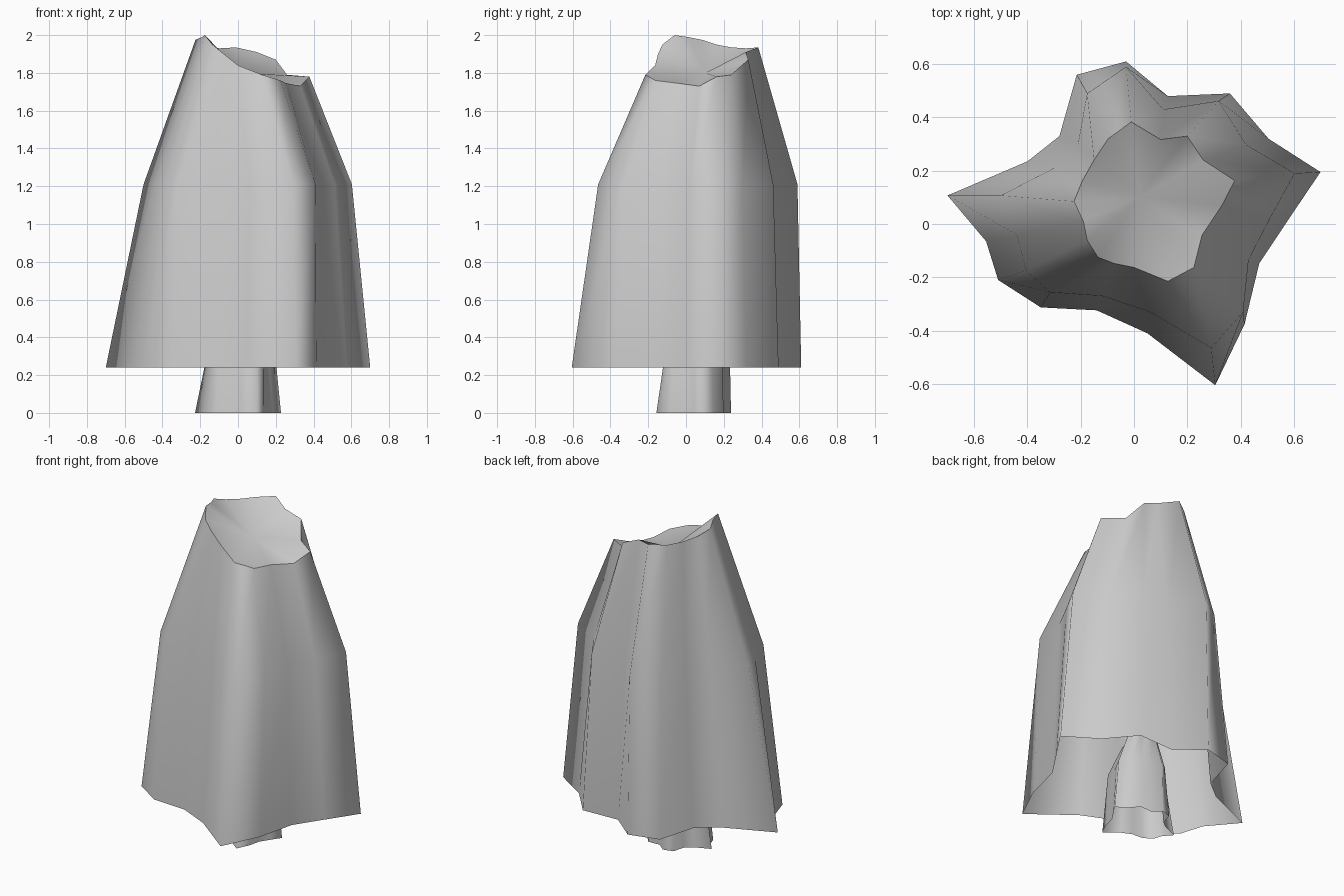
import bpy
import bmesh

if "Cube" in bpy.data.objects:
    bpy.data.objects.remove(bpy.data.objects["Cube"])

# Pleated cross-sections, counter-clockwise from the right-hand fold
HEM = [(.70, .195), (.505, .32), (.36, .49), (.127, .48), (-.03, .61), (-.215, .56),
       (-.28, .33), (-.40, .235), (-.70, .107), (-.555, -.065), (-.51, -.21), (-.35, -.313),
       (-.14, -.324), (.05, -.41), (.305, -.605), (.415, -.376), (.47, -.148), (.575, .01)]
WAIST = [(.603, .19), (.42, .298), (.318, .462), (.11, .43), (-.03, .59), (-.176, .49),
         (-.21, .30), (-.30, .21), (-.50, .107), (-.44, -.04), (-.405, -.175), (-.315, -.256),
         (-.12, -.27), (.06, -.33), (.29, -.465), (.41, -.33), (.43, -.135), (.51, .02)]
RIM = [(.378, .163, 1.78), (.26, .24, 1.79), (.20, .33, 1.87), (.10, .317, 1.91),
       (-.01, .383, 1.935), (-.097, .32, 1.93), (-.15, .24, 1.935), (-.195, .16, 1.95),
       (-.225, .085, 1.975), (-.19, .01, 1.99), (-.176, -.06, 2.0), (-.135, -.125, 1.95),
       (-.075, -.148, 1.90), (0, -.163, 1.84), (.127, -.215, 1.79), (.225, -.163, 1.76),
       (.255, -.043, 1.745), (.33, .07, 1.73)]
CAP_CENTRE = (.02, .103, 1.80)
HEM_Z, WAIST_Z = .24, 1.21

grey = bpy.data.materials.new("light grey")
grey.diffuse_color = (.6, .6, .6, 1)
grey.use_nodes = True
grey.node_tree.nodes["Principled BSDF"].inputs["Base Color"].default_value = grey.diffuse_color


def pleated_tier(name, scale, base_z, shift_y):
    """Open-bottomed pleated shell with a dished cap."""
    def place(x, y, z):
        return (x * scale, y * scale + shift_y, (z - HEM_Z) * scale + base_z)

    bm = bmesh.new()
    sections = [[(x, y, HEM_Z) for x, y in HEM], [(x, y, WAIST_Z) for x, y in WAIST], RIM]
    rings = [[bm.verts.new(place(*p)) for p in s] for s in sections]
    centre = bm.verts.new(place(*CAP_CENTRE))
    n = len(HEM)
    for i in range(n):
        j = (i + 1) % n
        # wall panels
        for low, high in zip(rings, rings[1:]):
            bm.faces.new((low[i], low[j], high[j], high[i]))
        # dished cap
        bm.faces.new((rings[2][i], rings[2][j], centre))
    for f in bm.faces:
        f.smooth = True
    # crisp rim between wall and cap
    for i in range(n):
        bm.edges.get((rings[2][i], rings[2][(i + 1) % n])).smooth = False
    mesh = bpy.data.meshes.new(name)
    bm.to_mesh(mesh)
    bm.free()
    mesh.materials.append(grey)
    obj = bpy.data.objects.new(name, mesh)
    bpy.context.collection.objects.link(obj)
    return obj


# large outer shell, and its small copy showing underneath
pleated_tier("outer_shell", 1.0, HEM_Z, 0.0)
pleated_tier("inner_stem", .325, 0.0, .04)
